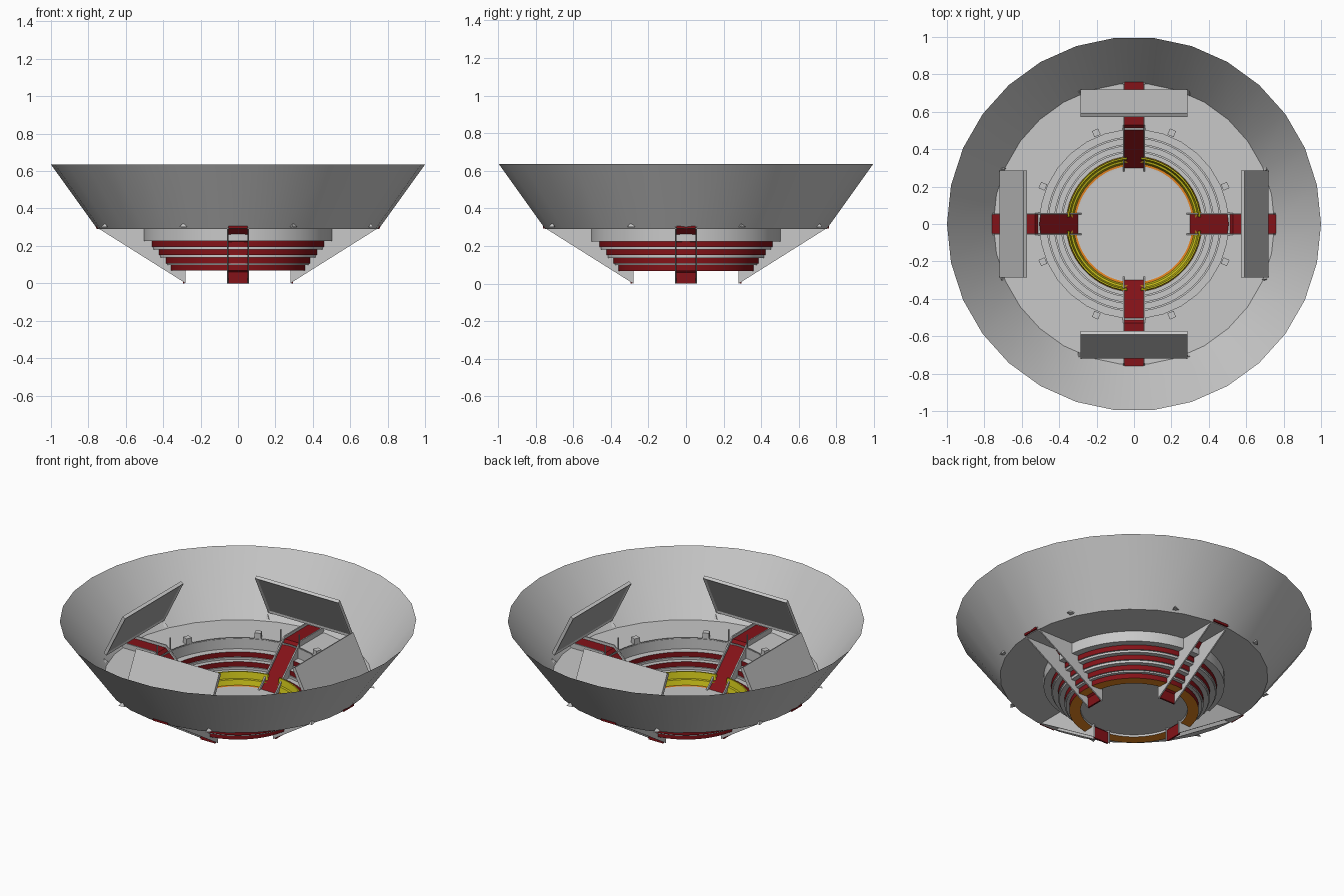
import bpy, bmesh, math
from mathutils import Matrix, Vector

cube = bpy.data.objects.get("Cube")
if cube:
    bpy.data.objects.remove(cube, do_unlink=True)


def material(name, colour):
    m = bpy.data.materials.new(name)
    m.use_nodes = True
    rgba = (*colour, 1)
    m.diffuse_color = rgba
    m.node_tree.nodes["Principled BSDF"].inputs["Base Color"].default_value = rgba
    return m


GREY = material("light grey", (0.58, 0.58, 0.58))
RED = material("dark red", (0.23, 0.006, 0.009))
YELLOW = material("yellow", (0.6, 0.54, 0.01))
ORANGE = material("orange", (0.8, 0.24, 0.015))
SCREEN = material("screen grey", (0.36, 0.36, 0.36))


def finish(name, bm, mats, smooth=False):
    mesh = bpy.data.meshes.new(name)
    bm.to_mesh(mesh)
    bm.free()
    for m in mats:
        mesh.materials.append(m)
    ob = bpy.data.objects.new(name, mesh)
    bpy.context.collection.objects.link(ob)
    if smooth:
        bpy.ops.object.select_all(action='DESELECT')
        ob.select_set(True)
        bpy.context.view_layer.objects.active = ob
        bpy.ops.object.shade_smooth_by_angle(angle=math.radians(25))
    return ob


def lathe(name, profile, mats, indices=None, sides=60, gaps=False):
    """Revolve (radius, height) points; indices gives one material per band."""
    bm = bmesh.new()
    rings = [[bm.verts.new((r * math.cos(math.tau * i / sides),
                            r * math.sin(math.tau * i / sides), z))
              for i in range(sides)] for r, z in profile]
    for b in range(len(rings) - 1):
        for i in range(sides):
            j = (i + 1) % sides
            f = bm.faces.new((rings[b][i], rings[b][j], rings[b + 1][j], rings[b + 1][i]))
            f.material_index = indices[b] if indices else 0
    if gaps:
        # leave openings where the ramps come down
        cut = [f for f in bm.faces
               if min(abs(f.calc_center_median().x), abs(f.calc_center_median().y)) < 0.05]
        bmesh.ops.delete(bm, geom=cut, context='FACES')
    return finish(name, bm, mats, True)


def prism(profile, width, offset, turn):
    """Extrude a (radius, height) outline sideways, then turn it about z."""
    bm = bmesh.new()
    face = bm.faces.new([bm.verts.new((r, offset - width / 2, z)) for r, z in profile])
    out = bmesh.ops.extrude_face_region(bm, geom=[face])
    verts = [v for v in out["geom"] if isinstance(v, bmesh.types.BMVert)]
    bmesh.ops.translate(bm, verts=verts, vec=(0, width, 0))
    bmesh.ops.recalc_face_normals(bm, faces=bm.faces)
    bmesh.ops.rotate(bm, verts=bm.verts, matrix=Matrix.Rotation(turn, 3, 'Z'))
    return bm


# Outer bowl and the flat concourse inside it
lathe("bowl_wall", [(0.752, 0.29), (1.0, 0.635)], [GREY], sides=30)
lathe("concourse_floor", [(0.505, 0.29), (0.752, 0.29)], [GREY], sides=30)

# Terraces: grey treads with red risers
steps = [(0.465, 0.225), (0.427, 0.182), (0.39, 0.137), (0.363, 0.098)]
profile, bands = [(0.507, 0.295), (0.507, 0.225), (0.465, 0.225)], [0, 0]
for k, (r, top) in enumerate(steps):
    low = top - 0.03
    profile.append((r, low))
    bands.append(1)
    if k + 1 < len(steps):
        nr, nz = steps[k + 1]
        profile += [(r - 0.008, low), (r - 0.008, nz), (nr, nz)]
        bands += [0, 0, 0]
lathe("terraces", profile, [GREY, RED], bands)

# Arena floor, its underside ring and the yellow barrier
lathe("arena_floor", [(0.001, 0.083), (0.30, 0.083), (0.30, 0.07)], [GREY])
lathe("arena_edge", [(0.30, 0.07), (0.363, 0.068)], [ORANGE])
lathe("arena_kerb", [(0.30, 0.083), (0.312, 0.083), (0.325, 0.085)],
      [GREY, ORANGE], [0, 1])
lathe("barrier", [(0.322, 0.08), (0.332, 0.115), (0.342, 0.118), (0.35, 0.157),
                  (0.358, 0.157), (0.362, 0.09)], [YELLOW], gaps=True)

# Four ramps with side fins, posts and tilted screens
ramp = [(0.285, 0), (0.285, 0.07), (0.53, 0.306), (0.76, 0.306),
        (0.76, 0.293), (0.537, 0.293), (0.295, 0.06), (0.295, 0)]
fin = [(0.28, 0), (0.28, 0.085), (0.53, 0.322), (0.745, 0.322), (0.757, 0.3)]
panel = [(0.702, 0.34), (0.572, 0.602), (0.59, 0.612), (0.72, 0.35)]
sides = ["left", "back", "right", "front"]
for k, side in enumerate(sides):
    turn = k * math.pi / 2
    finish(side + "_ramp", prism(ramp, 0.1, 0, turn), [RED])
    for s, tag in ((-1, "a"), (1, "b")):
        finish(f"{side}_fin_{tag}", prism(fin, 0.008, s * 0.055, turn), [GREY])
        post = [(0.505, 0.29), (0.505, 0.37), (0.511, 0.37), (0.511, 0.29)]
        finish(f"{side}_post_{tag}", prism(post, 0.006, s * 0.062, turn), [GREY])

    bm = prism(panel, 0.57, 0, turn)
    inward = Vector((-math.cos(turn) * 0.88, -math.sin(turn) * 0.88, -0.45))
    bm.normal_update()
    face = max(bm.faces, key=lambda f: f.normal.dot(inward))
    bmesh.ops.inset_region(bm, faces=[face], thickness=0.02, depth=-0.006)
    face.material_index = 1
    finish(side + "_screen", bm, [GREY, SCREEN])

# Small blocks around the terraces and matching wedges outside the bowl
block = [(0.51, 0.29), (0.51, 0.325), (0.545, 0.325), (0.545, 0.29)]
for k in range(8):
    turn = math.radians(22.5 + 45 * k)
    finish(f"block_{k + 1}", prism(block, 0.036, 0, turn), [GREY])
    bm = bmesh.new()
    place = Matrix.Rotation(turn, 4, 'Z') @ Matrix.Translation((0.767, 0, 0.312))
    bmesh.ops.create_cone(bm, cap_ends=True, segments=3, radius1=0.025,
                          radius2=0, depth=0.022, matrix=place)
    finish(f"wedge_{k + 1}", bm, [GREY])
